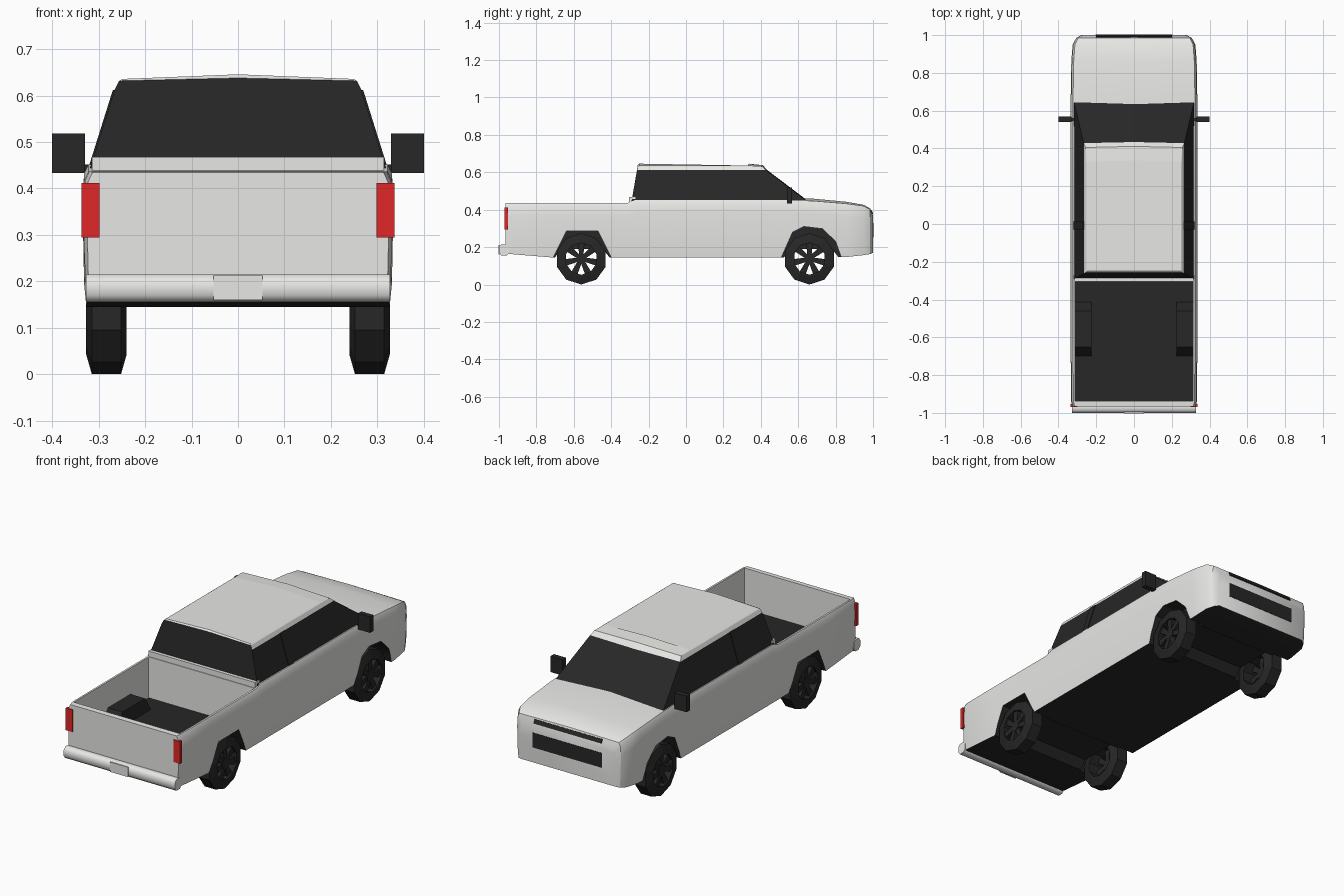
import bpy, bmesh, math
from mathutils import Matrix, Vector

cube = bpy.data.objects.get("Cube")
if cube:
    bpy.data.objects.remove(cube, do_unlink=True)


def material(name, rgb):
    m = bpy.data.materials.new(name)
    m.use_nodes = True
    m.diffuse_color = (*rgb, 1)
    m.node_tree.nodes["Principled BSDF"].inputs["Base Color"].default_value = (*rgb, 1)
    return m


MATS = [material("white_paint", (0.8, 0.8, 0.78)),
        material("black_trim", (0.02, 0.02, 0.02)),
        material("red_lens", (0.75, 0.02, 0.02))]
WHITE, BLACK, RED = range(3)


def finish(bm, name, mat=WHITE, rule=None, smooth=None):
    """Turn a bmesh into an object; rule(face) may pick the colour per face."""
    bmesh.ops.recalc_face_normals(bm, faces=bm.faces)
    bm.normal_update()
    for f in bm.faces:
        f.material_index = rule(f) if rule else mat
    me = bpy.data.meshes.new(name)
    bm.to_mesh(me)
    bm.free()
    for m in MATS:
        me.materials.append(m)
    ob = bpy.data.objects.new(name, me)
    bpy.context.collection.objects.link(ob)
    if smooth:
        shade(ob, smooth)
    return ob


def activate(ob):
    bpy.ops.object.select_all(action="DESELECT")
    ob.select_set(True)
    bpy.context.view_layer.objects.active = ob


def shade(ob, degrees):
    activate(ob)
    bpy.ops.object.shade_smooth_by_angle(angle=math.radians(degrees))


def loft(rings, closed=False):
    """Bridge rings of points; cap the ends, or join the last ring to the first."""
    bm = bmesh.new()
    vs = [[bm.verts.new(p) for p in r] for r in rings]
    n = len(vs[0])
    pairs = list(zip(vs, vs[1:])) + ([(vs[-1], vs[0])] if closed else [])
    for a, b in pairs:
        for i in range(n):
            bm.faces.new((a[i], a[(i + 1) % n], b[(i + 1) % n], b[i]))
    if not closed:
        bm.faces.new(vs[0])
        bm.faces.new(vs[-1])
    return bm


def prism(profile, x0, x1):
    return loft([[(x, y, z) for y, z in profile] for x in (x0, x1)])


def box(x0, x1, y0, y1, z0, z1):
    return prism([(y0, z0), (y1, z0), (y1, z1), (y0, z1)], x0, x1)


def boolean(ob, other, op):
    mod = ob.modifiers.new("cut", "BOOLEAN")
    mod.operation, mod.object, mod.solver = op, other, "EXACT"
    activate(ob)
    bpy.ops.object.modifier_apply(modifier=mod.name)
    bpy.data.objects.remove(other, do_unlink=True)


# Body shell: sections along the length (y, half width, bottom, top, crown)
STATIONS = [
    (-0.965, 0.326, 0.168, 0.435, 0), (-0.94, 0.333, 0.163, 0.437, 0),
    (-0.72, 0.335, 0.145, 0.437, 0), (-0.31, 0.335, 0.145, 0.437, 0),
    (-0.27, 0.335, 0.145, 0.452, 0), (0.5, 0.335, 0.145, 0.452, 0.01),
    (0.68, 0.335, 0.145, 0.447, 0.012), (0.86, 0.332, 0.147, 0.432, 0.01),
    (0.95, 0.325, 0.157, 0.42, 0.006), (0.985, 0.306, 0.163, 0.402, 0.004),
    (1.0, 0.28, 0.17, 0.365, 0.004)]


def section(y, w, zb, zt, crown):
    half = [(w * 0.975, zb), (w * 0.99, zb + 0.05), (w, zt - 0.07),
            (w * 0.99, zt - 0.02), (w * 0.962, zt)]
    return ([(x, y, z) for x, z in half] + [(0, y, zt + crown)]
            + [(-x, y, z) for x, z in reversed(half)])


body = finish(loft([section(*s) for s in STATIONS]), "body",
              rule=lambda f: BLACK if f.normal.z < -0.8 else WHITE)

# Load bed with a dark floor and wheel housings
boolean(body, finish(box(-0.312, 0.312, -0.937, -0.307, 0.22, 0.6), "bed_cutter",
                     rule=lambda f: BLACK if f.normal.z < -0.5 else WHITE), "DIFFERENCE")
HOUSING = [(-0.71, 0.2), (-0.65, 0.298), (-0.46, 0.298), (-0.4, 0.2)]
REAR_ARCH = [(-0.71, 0.05), (-0.71, 0.145), (-0.64, 0.285), (-0.47, 0.285),
             (-0.4, 0.145), (-0.4, 0.05)]
FRONT_ARCH = [(0.51, 0.05), (0.51, 0.145), (0.57, 0.28), (0.63, 0.31), (0.73, 0.298),
              (0.80, 0.23), (0.83, 0.145), (0.83, 0.05)]
for s in (-1, 1):
    boolean(body, finish(prism(HOUSING, s * 0.226, s * 0.322), "housing", BLACK), "UNION")
for s in (-1, 1):
    for arch in (REAR_ARCH, FRONT_ARCH):
        boolean(body, finish(prism(arch, s * 0.235, s * 0.45), "arch_cutter", BLACK),
                "DIFFERENCE")

# Shallow axle channels across the underside
for yc in (-0.555, 0.67):
    channel = [(yc - 0.15, 0.05), (yc - 0.15, 0.14), (yc - 0.11, 0.19),
               (yc + 0.11, 0.19), (yc + 0.15, 0.14), (yc + 0.15, 0.05)]
    boolean(body, finish(prism(channel, -0.24, 0.24), "channel_cutter", BLACK), "DIFFERENCE")
shade(body, 30)


# Cabin: dark glass below, white roof above
def cabin_ring(z, rear, front, w, crown=0):
    return [(-w, rear, z), (0, rear, z + crown), (w, rear, z),
            (w, front, z), (0, front + 0.006, z + crown), (-w, front, z)]


finish(loft([cabin_ring(0.44, -0.292, 0.655, 0.32), cabin_ring(0.612, -0.262, 0.428, 0.266)]),
       "cabin_glass", BLACK)
finish(loft([cabin_ring(0.612, -0.262, 0.428, 0.266),
             cabin_ring(0.632, -0.258, 0.405, 0.256, 0.006),
             cabin_ring(0.636, -0.25, 0.33, 0.25, 0.01)]),
       "roof", rule=lambda f: BLACK if f.normal.y < -0.8 else WHITE)
finish(box(-0.315, 0.315, -0.305, -0.27, 0.42, 0.468), "rear_sill")

# Front fascia: grille and tilted light strip
finish(box(-0.205, 0.205, 0.996, 1.002, 0.25, 0.328), "grille", BLACK)
strip = finish(box(-0.2, 0.2, -0.003, 0.003, -0.011, 0.011), "light_strip", BLACK)
strip.location = (0, 0.994, 0.387)
strip.rotation_euler.x = math.radians(23)

# Rear bumper with its plate panel
BUMPER = [(-1.0, 0.17), (-0.987, 0.155), (-0.958, 0.155), (-0.945, 0.17),
          (-0.945, 0.2), (-0.958, 0.215), (-0.987, 0.215), (-1.0, 0.2)]
finish(prism(BUMPER, -0.328, 0.328), "rear_bumper", smooth=50)
finish(box(-0.053, 0.053, -1.002, -0.996, 0.16, 0.212), "plate_panel")

for s, side in ((1, "left"), (-1, "right")):
    # Side details
    finish(box(s * 0.298, s * 0.337, -0.97, -0.952, 0.294, 0.412), side + "_tail_light", RED)
    finish(box(s * 0.33, s * 0.401, 0.54, 0.568, 0.433, 0.518), side + "_mirror", BLACK)
    finish(box(s * 0.3, s * 0.34, 0.546, 0.562, 0.436, 0.452), side + "_mirror_arm", BLACK)
    pillar = [(-0.028, 0.452), (0.012, 0.452), (0.012, 0.612), (-0.028, 0.612)]
    finish(loft([[(s * (0.312 + d - (z - 0.452) * 0.314), y, z) for y, z in pillar]
                 for d in (0, 0.008)]), side + "_door_pillar", BLACK)

    # Wheels: ten-sided open tyre, hub and seven spokes
    for end, yc in (("rear", -0.56), ("front", 0.66)):
        place = Matrix.Translation((0, yc, 0.137))
        tyre = [(0.24, 0.085), (0.24, 0.095), (0.252, 0.137),
                (0.315, 0.137), (0.327, 0.095), (0.327, 0.085)]
        rings = []
        for i in range(10):
            a = math.tau * i / 10
            rings.append([(s * x, r * math.sin(a), r * math.cos(a)) for x, r in tyre])
        bm = loft(rings, closed=True)
        bm.transform(place)
        finish(bm, f"{end}_{side}_tyre", BLACK)

        bm = bmesh.new()
        for i in range(7):
            made = bmesh.ops.create_cube(bm, size=1)["verts"]
            for v in made:
                wide = 0.036 if v.co.z > 0 else 0.022
                v.co = Vector((v.co.x * 0.025, v.co.y * wide, 0.052 + v.co.z * 0.072))
            bmesh.ops.rotate(bm, verts=made, matrix=Matrix.Rotation(math.tau * i / 7, 3, "X"))
        bmesh.ops.create_cone(bm, cap_ends=True, segments=14, radius1=0.028, radius2=0.028,
                              depth=0.03, matrix=Matrix.Rotation(math.pi / 2, 4, "Y"))
        bm.transform(place @ Matrix.Translation((s * 0.305, 0, 0)))
        finish(bm, f"{end}_{side}_spokes", BLACK)
